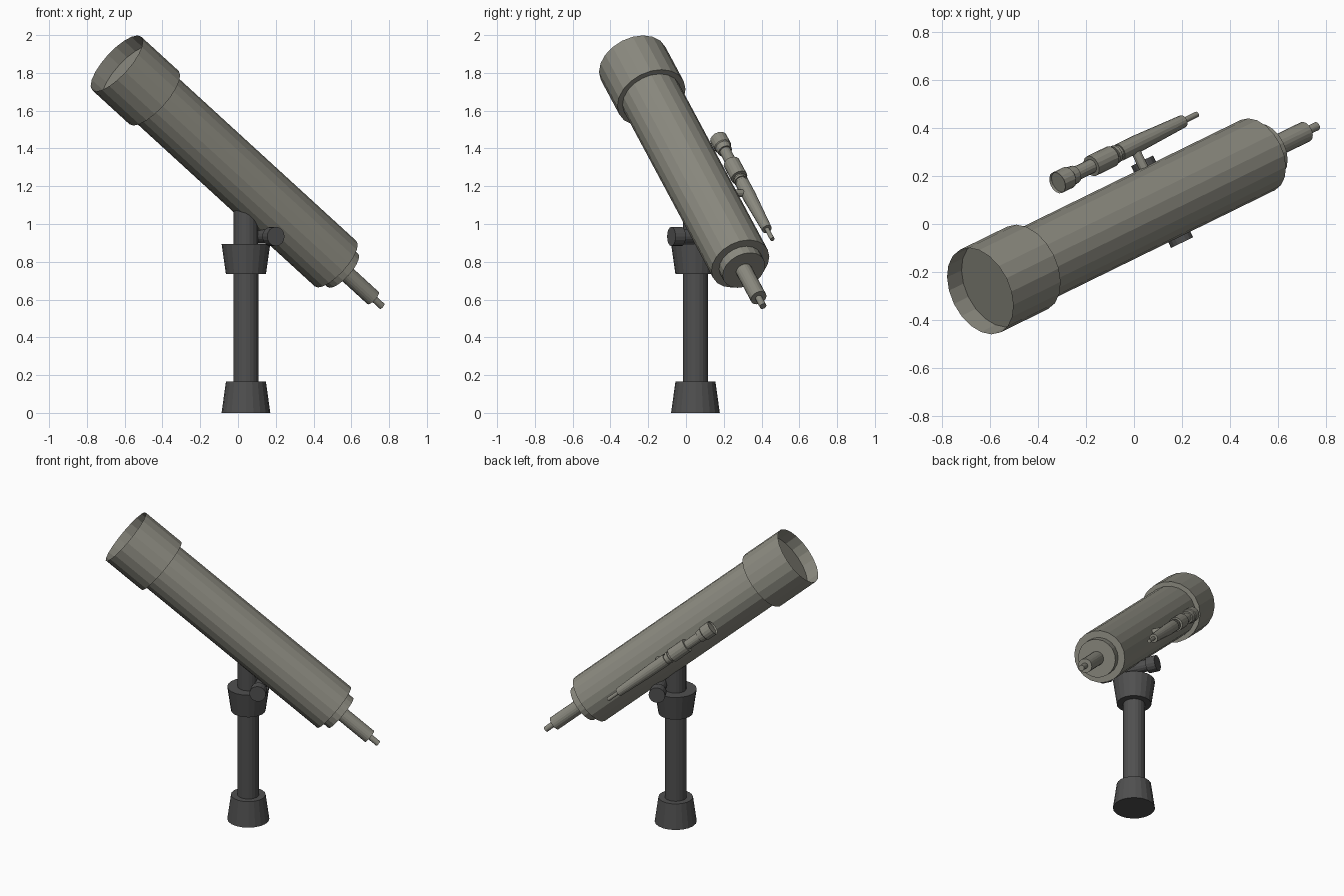
import bpy, bmesh, math
from mathutils import Vector, Matrix

if "Cube" in bpy.data.objects:
    bpy.data.objects.remove(bpy.data.objects["Cube"])


def material(name, col):
    m = bpy.data.materials.new(name)
    m.diffuse_color = (*col, 1)
    m.use_nodes = True
    m.node_tree.nodes["Principled BSDF"].inputs["Base Color"].default_value = m.diffuse_color
    return m


TUBE = material("warm grey", (0.26, 0.255, 0.215))
PIER = material("charcoal", (0.08, 0.08, 0.08))


def lathe(name, origin, axis, profile, mat, sides=20):
    """Revolve (distance, radius) points about an axis; radius 0 closes the end."""
    axis = Vector(axis).normalized()
    side = axis.cross(Vector((0, 0, 1)))
    side = side.normalized() if side.length > 0.01 else Vector((1, 0, 0))
    up = side.cross(axis)
    origin = Vector(origin)
    bm = bmesh.new()
    rings = []
    for d, r in profile:
        c = origin + axis * d
        if r == 0:
            rings.append([bm.verts.new(c)])
            continue
        ring = []
        for i in range(sides):
            a = 2 * math.pi * i / sides
            ring.append(bm.verts.new(c + side * r * math.cos(a) + up * r * math.sin(a)))
        rings.append(ring)
    for a, b in zip(rings, rings[1:]):
        for i in range(sides):
            j = (i + 1) % sides
            if len(a) == 1:
                bm.faces.new((a[0], b[j], b[i]))
            elif len(b) == 1:
                bm.faces.new((a[i], a[j], b[0]))
            else:
                bm.faces.new((a[i], a[j], b[j], b[i]))
    bmesh.ops.recalc_face_normals(bm, faces=bm.faces)
    me = bpy.data.meshes.new(name)
    bm.to_mesh(me)
    bm.free()
    me.materials.append(mat)
    ob = bpy.data.objects.new(name, me)
    bpy.context.collection.objects.link(ob)
    return ob


# Shared directions: optical axis (front to rear) and the level axis across it
U = Vector((0.694, 0.34, -0.635)).normalized()
W = Vector((-0.44, 0.898, 0)).normalized()
FRONT = Vector((-0.642, -0.28, 1.85))
FINDER = FRONT + U * 0.632 - U * 0.632 + Vector((0.322, 0.452, -0.398))

# Main tube: recessed lens, dew shield, barrel, rear cell, eyepiece
lathe("main_tube", FRONT, U, [
    (0.085, 0), (0.085, 0.19), (0, 0.192), (0.285, 0.192), (0.285, 0.163),
    (1.67, 0.163), (1.67, 0.12), (1.725, 0.12), (1.725, 0.044),
    (1.955, 0.044), (1.955, 0.018), (2.025, 0.018), (2.025, 0)], TUBE)

# Finder scope, parallel to the main tube
lathe("finder_scope", FINDER, U, [
    (0.012, 0), (0.012, 0.045), (0, 0.047), (0.065, 0.047), (0.07, 0.042), (0.105, 0.038),
    (0.105, 0.03), (0.205, 0.03), (0.205, 0.045), (0.325, 0.045), (0.325, 0.03),
    (0.34, 0.03), (0.34, 0.038), (0.355, 0.038), (0.355, 0.032), (0.37, 0.032),
    (0.37, 0.037), (0.48, 0.037), (0.755, 0.027), (0.755, 0.012),
    (0.84, 0.012), (0.84, 0)], TUBE, 16)

# Stem joining the finder to the barrel
lathe("finder_stem", FINDER + U * 0.455, -W,
      [(0, 0), (0, 0.02), (0.12, 0.02), (0.12, 0)], TUBE, 12)

# Pier: flared foot, column, flared head, upper post
lathe("pier", (0.042, 0.05, 0), (0, 0, 1), [
    (0, 0), (0, 0.129), (0.165, 0.106), (0.165, 0.067), (0.735, 0.067),
    (0.735, 0.106), (0.895, 0.129), (0.895, 0.065), (1.1, 0.065), (1.1, 0)], PIER)

# Tilt axle under the barrel with a knob at each end
lathe("tilt_axle", Vector((0.117, 0.093, 0.934)), W, [
    (-0.19, 0), (-0.19, 0.051), (-0.13, 0.051), (-0.13, 0.038),
    (0.13, 0.038), (0.13, 0.051), (0.19, 0.051), (0.19, 0)], PIER, 16)
